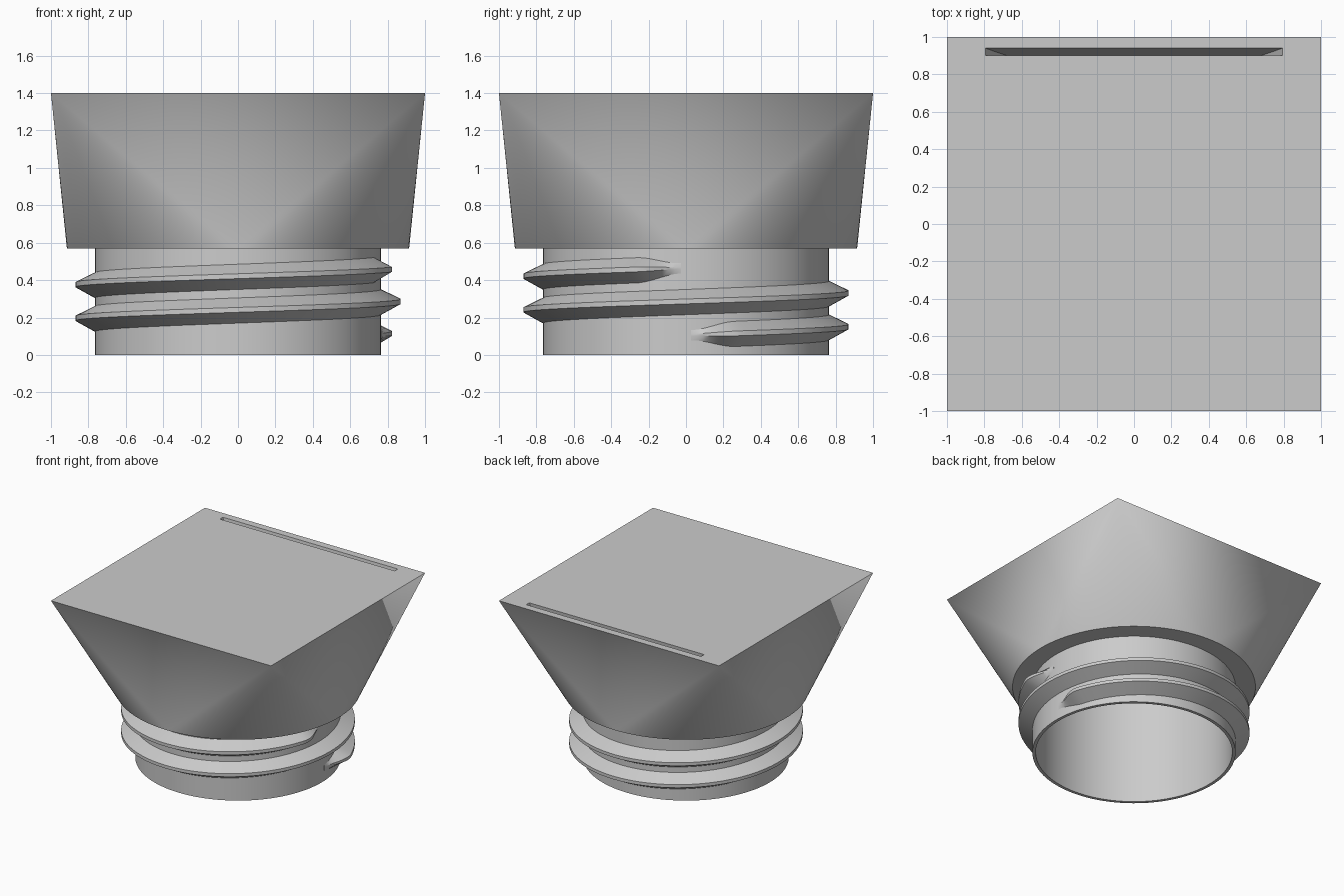
import bpy, bmesh
from math import cos, sin, pi, radians, degrees

cube = bpy.data.objects.get("Cube")
if cube:
    bpy.data.objects.remove(cube, do_unlink=True)

GREY = (0.6, 0.6, 0.6, 1)
grey = bpy.data.materials.new("plain grey")
grey.use_nodes = True
grey.diffuse_color = GREY
grey.node_tree.nodes["Principled BSDF"].inputs["Base Color"].default_value = GREY

SEG = 128
TOP, SHOULDER = 1.4, 0.57
FLANGE_R, NECK_R, BORE_R, BORE_TOP = 0.915, 0.765, 0.74, 1.3


def finish(bm, name):
    """Turn a bmesh into a smooth shaded object with sharp edges kept."""
    bmesh.ops.recalc_face_normals(bm, faces=bm.faces)
    mesh = bpy.data.meshes.new(name)
    bm.to_mesh(mesh)
    bm.free()
    mesh.materials.append(grey)
    obj = bpy.data.objects.new(name, mesh)
    bpy.context.collection.objects.link(obj)
    bpy.ops.object.select_all(action="DESELECT")
    obj.select_set(True)
    bpy.context.view_layer.objects.active = obj
    bpy.ops.object.shade_smooth_by_angle(angle=radians(25))
    return obj


def ring(bm, r, z):
    return [bm.verts.new((r * cos(2 * pi * i / SEG), r * sin(2 * pi * i / SEG), z))
            for i in range(SEG)]


def rect(bm, half_x, y0, y1, z):
    """Corners in the quadrant order ++, -+, --, +-."""
    return [bm.verts.new(p) for p in ((half_x, y1, z), (-half_x, y1, z),
                                      (-half_x, y0, z), (half_x, y0, z))]


def bridge(bm, a, b):
    n = len(a)
    for i in range(n):
        j = (i + 1) % n
        bm.faces.new((a[i], a[j], b[j], b[i]))


# Body: square top lofted to a round flange, then a hollow neck
bm = bmesh.new()
corners = rect(bm, 1, -1, 1, TOP)
flange = ring(bm, FLANGE_R, SHOULDER)
quarter = SEG // 4
for q in range(4):
    for i in range(q * quarter, (q + 1) * quarter):
        bm.faces.new((corners[q], flange[i], flange[(i + 1) % SEG]))
    bm.faces.new((corners[q], corners[q - 1], flange[q * quarter]))
previous = flange
for r, z in ((NECK_R, SHOULDER), (NECK_R, 0), (BORE_R, 0), (BORE_R, BORE_TOP)):
    current = ring(bm, r, z)
    bridge(bm, previous, current)
    previous = current
bm.faces.new(previous)

# Narrow leaning slot near the back of the top
slot = rect(bm, 0.795, 0.90, 0.94, TOP)
floor = rect(bm, 0.65, 0.85, 0.89, 1.0)
bridge(bm, corners, slot)
bridge(bm, slot, floor)
bm.faces.new(floor)
finish(bm, "threaded_body")

# Screw thread: two turns of a trapezoid that fade out at both ends
bm = bmesh.new()
PROFILE = ((-0.02, -0.07), (0, -0.07), (0.105, -0.012), (0.105, 0.014), (0, 0.065), (-0.02, 0.065))
PITCH, START, END, FADE = 0.18, radians(2), radians(718), radians(18)
STEPS = 2 * SEG + 40
previous = None
for s in range(STEPS + 1):
    a = START + (END - START) * s / STEPS
    t = min(1, (a - START) / FADE, (END - a) / FADE)
    grow = max(0.02, t * t * (3 - 2 * t))
    z = 0.105 + PITCH * a / (2 * pi)
    section = []
    for dr, dz in PROFILE:
        r = NECK_R + (dr * grow if dr > 0 else dr)
        section.append(bm.verts.new((r * cos(a), r * sin(a), z + dz * (0.4 + 0.6 * grow))))
    if previous:
        bridge(bm, previous, section)
    else:
        bm.faces.new(section)
    previous = section
bm.faces.new(previous)
finish(bm, "screw_thread")
